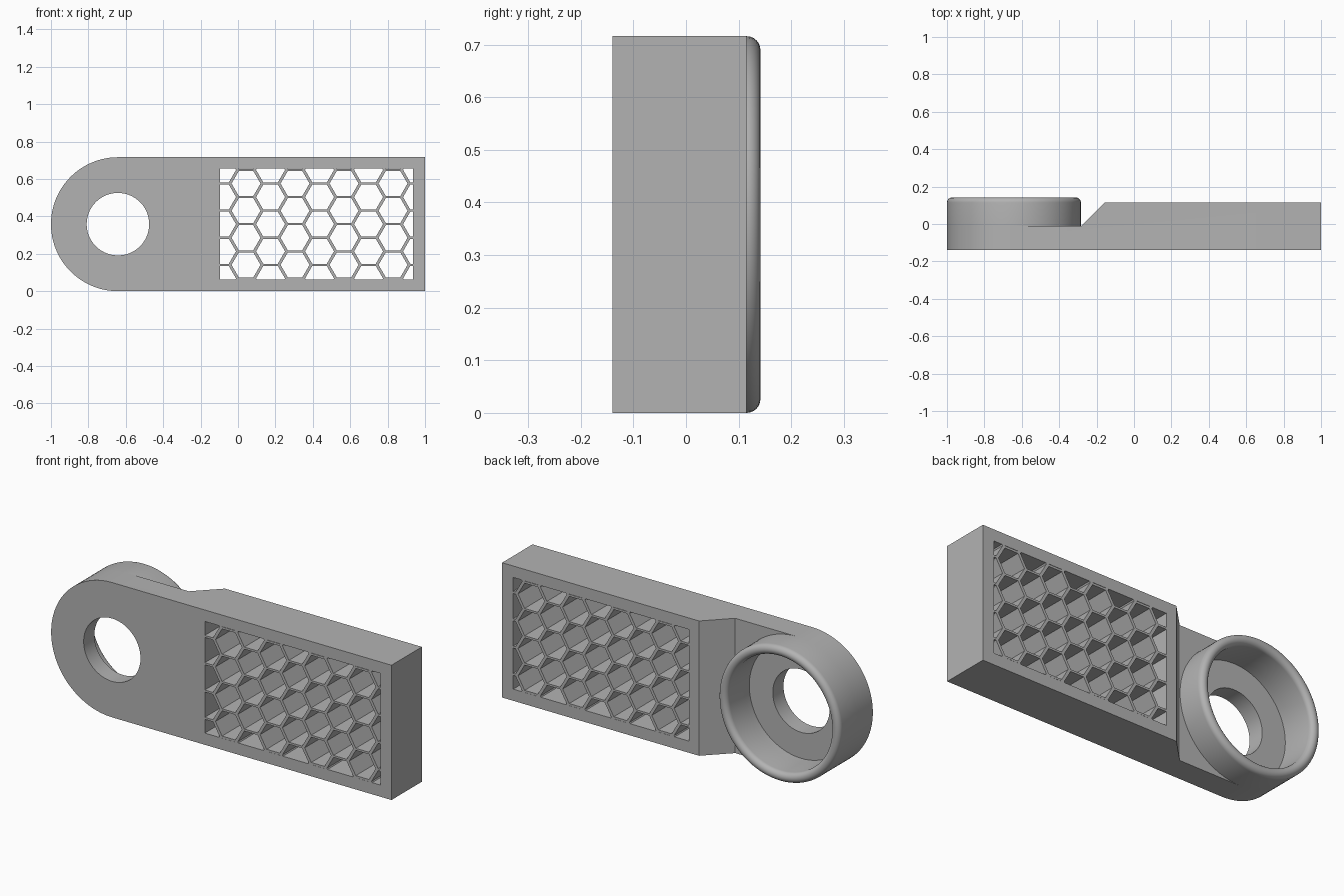
import bpy, bmesh, math
from mathutils import Vector

old = bpy.data.objects.get("Cube")
if old:
    bpy.data.objects.remove(old, do_unlink=True)

HEIGHT = 0.716
MID = HEIGHT / 2          # centre height and radius of the rounded end
EYE_X = MID - 1           # axis of the round end
FRONT, BACK, STEP, FLOOR = -0.14, 0.115, -0.01, -0.05
CUP_R, HOLE_R = 0.305, 0.167
SEGMENTS = 96

grey = bpy.data.materials.new("grey plastic")
grey.use_nodes = True
colour = (0.45, 0.45, 0.45, 1)
grey.diffuse_color = colour
grey.node_tree.nodes["Principled BSDF"].inputs["Base Color"].default_value = colour


def make_object(name, bm):
    bmesh.ops.recalc_face_normals(bm, faces=bm.faces)
    mesh = bpy.data.meshes.new(name)
    bm.to_mesh(mesh)
    bm.free()
    mesh.materials.append(grey)
    obj = bpy.data.objects.new(name, mesh)
    bpy.context.collection.objects.link(obj)
    return obj


def extrude_all(bm, offset):
    result = bmesh.ops.extrude_face_region(bm, geom=bm.faces[:], use_keep_orig=True)
    moved = [v for v in result["geom"] if isinstance(v, bmesh.types.BMVert)]
    bmesh.ops.translate(bm, verts=moved, vec=offset)


def prism(name, points, offset):
    bm = bmesh.new()
    bm.faces.new([bm.verts.new(p) for p in points])
    extrude_all(bm, offset)
    return make_object(name, bm)


def circle(x, z, radius, y, count, start=0.0, sweep=math.tau):
    angles = [start + sweep * i / count for i in range(count)]
    return [(x + radius * math.cos(a), y, z + radius * math.sin(a)) for a in angles]


def activate(obj):
    bpy.ops.object.select_all(action="DESELECT")
    obj.select_set(True)
    bpy.context.view_layer.objects.active = obj


def cut(target, cutter):
    mod = target.modifiers.new("cut", "BOOLEAN")
    mod.operation = "DIFFERENCE"
    mod.solver = "EXACT"
    mod.object = cutter
    activate(target)
    bpy.ops.object.modifier_apply(modifier=mod.name)
    bpy.data.objects.remove(cutter, do_unlink=True)


# Bar with one rounded end
outline = circle(EYE_X, MID, MID, FRONT, SEGMENTS // 2, math.pi / 2, math.pi)
outline += [(EYE_X, FRONT, 0), (1, FRONT, 0), (1, FRONT, HEIGHT)]
bar = prism("bar", outline, (0, BACK - FRONT, 0))

# Thin the round end, leaving a sloped shoulder
step = [(-2, STEP), (-0.282, STEP), (0.018, STEP + 0.3), (-2, STEP + 0.3)]
cut(bar, prism("step_cutter", [(x, y, -1) for x, y in step], (0, 0, 3)))

# Through hole and shallow cup recess
cut(bar, prism("hole_cutter", circle(EYE_X, MID, HOLE_R, -1, SEGMENTS), (0, 2, 0)))
cut(bar, prism("recess_cutter", circle(EYE_X, MID, CUP_R, FLOOR, SEGMENTS), (0, 0.1, 0)))

# Honeycomb cells trimmed to a rectangular window
COLUMN, ROW, CELL = 0.131, 0.145, 0.0774
bm = bmesh.new()
for col in range(-1, 8):
    for row in range(-3, 4):
        z = MID + ROW * (row + (0.5 if col % 2 == 0 else 0))
        cell = circle(0.043 + COLUMN * col, z, CELL, -1, 6)
        bm.faces.new([bm.verts.new(p) for p in cell])
window = (((-0.097, 0, 0), (-1, 0, 0)), ((0.935, 0, 0), (1, 0, 0)),
          ((0, 0, 0.062), (0, 0, -1)), ((0, 0, 0.655), (0, 0, 1)))
for point, normal in window:
    geom = bm.verts[:] + bm.edges[:] + bm.faces[:]
    bmesh.ops.bisect_plane(bm, geom=geom, plane_co=point, plane_no=normal, clear_outer=True)
extrude_all(bm, (0, 2, 0))
cut(bar, make_object("honeycomb_cutter", bm))

# Ring wall with a fully rounded rim
half = (MID - CUP_R) / 2
profile = [(CUP_R, STEP)]
for i in range(13):
    a = math.pi * (1 - i / 12)
    profile.append((CUP_R + half + half * math.cos(a), BACK + half * math.sin(a)))
profile.append((MID, STEP))
bm = bmesh.new()
verts = [bm.verts.new((EYE_X + r, y, MID)) for r, y in profile]
edges = [bm.edges.new(pair) for pair in zip(verts, verts[1:])]
bmesh.ops.spin(bm, geom=verts + edges, cent=Vector((EYE_X, 0, MID)), axis=(0, 1, 0),
               angle=math.tau, steps=SEGMENTS, use_merge=True)
bmesh.ops.remove_doubles(bm, verts=bm.verts, dist=0.0001)
ring = make_object("cup_ring", bm)

for obj in (bar, ring):
    activate(obj)
    bpy.ops.object.shade_smooth_by_angle(angle=math.radians(30))
